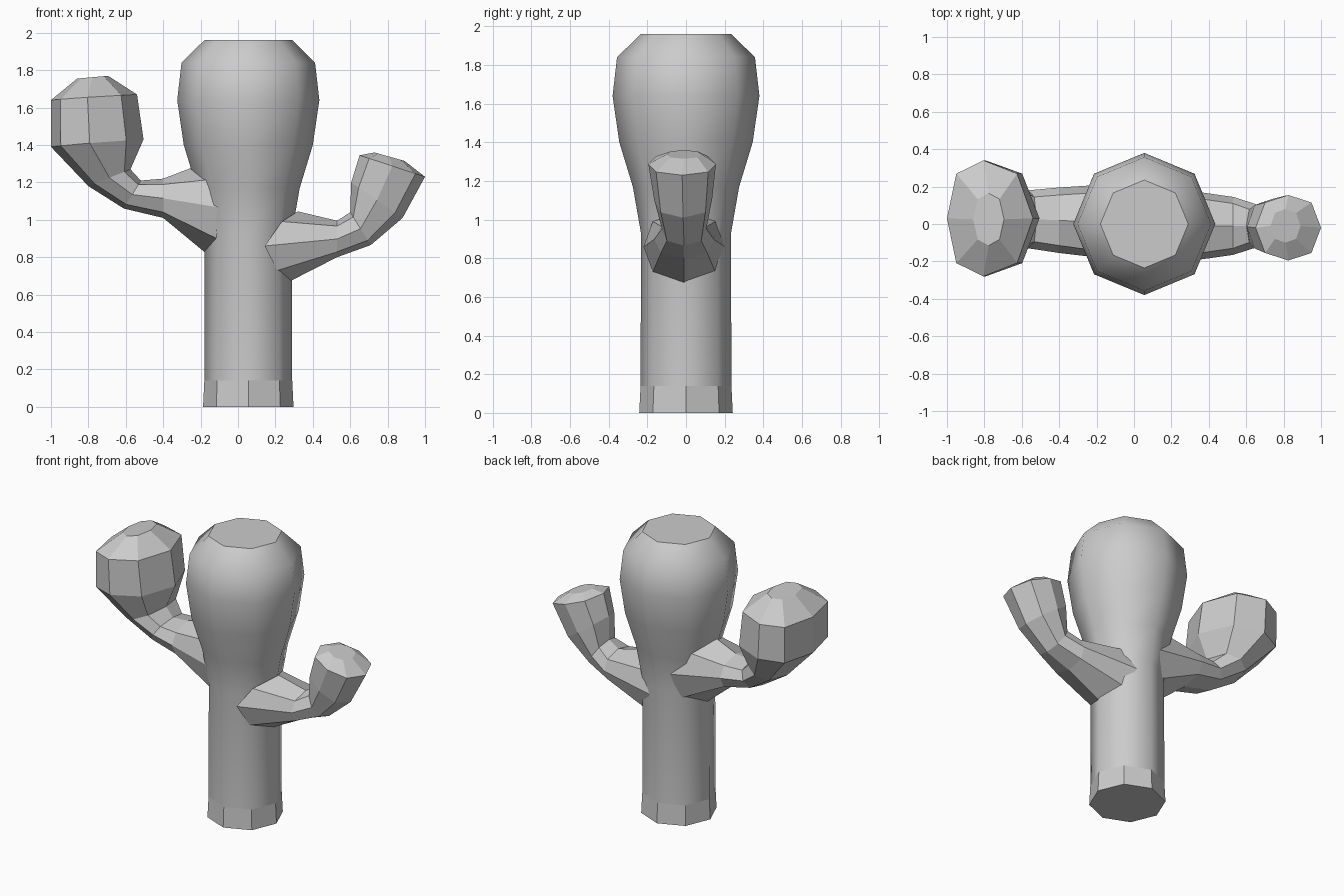
import bpy, bmesh
from math import sin, cos, pi, copysign

if "Cube" in bpy.data.objects:
    bpy.data.objects.remove(bpy.data.objects["Cube"])

SIDES = 8


def loft(name, rings, smooth_bands=()):
    """Skin a list of 8-point rings, cap both ends, smooth only the chosen bands."""
    bm = bmesh.new()
    loops = [[bm.verts.new(p) for p in ring] for ring in rings]
    for k, (a, b) in enumerate(zip(loops, loops[1:])):
        for i in range(SIDES):
            j = (i + 1) % SIDES
            f = bm.faces.new((a[i], a[j], b[j], b[i]))
            f.smooth = k in smooth_bands
    bm.faces.new(loops[0])
    bm.faces.new(loops[-1])
    bmesh.ops.recalc_face_normals(bm, faces=bm.faces)
    for e in bm.edges:
        e.smooth = all(f.smooth for f in e.link_faces)
    mesh = bpy.data.meshes.new(name)
    bm.to_mesh(mesh)
    bm.free()
    obj = bpy.data.objects.new(name, mesh)
    bpy.context.collection.objects.link(obj)
    return obj


def arm_ring(inner, outer, half_width, y_mid=0, bow=0):
    """Octagon between an inner and an outer (x, z) point; bow shifts its sides in x."""
    pts = []
    for i in range(SIDES):
        c, s = cos(2 * pi * i / SIDES), sin(2 * pi * i / SIDES)
        x = (inner[0] + outer[0]) / 2 + c * (inner[0] - outer[0]) / 2 + bow * s * s
        z = (inner[1] + outer[1]) / 2 + c * (inner[1] - outer[1]) / 2
        pts.append((x, y_mid + half_width * copysign(abs(s) ** 0.75, s), z))
    return pts


# Trunk: eight-sided, smooth above the flat-faced foot
profile = [(0.242, 0), (0.235, 0.14), (0.233, 0.93), (0.275, 1.17),
           (0.345, 1.40), (0.38, 1.64), (0.357, 1.84), (0.235, 1.96)]
loft("trunk",
     [[(0.055 + r * cos(2 * pi * i / SIDES), r * sin(2 * pi * i / SIDES), z)
       for i in range(SIDES)] for r, z in profile],
     smooth_bands=range(1, 7))

# Left arm with the large bulb
loft("left_arm", [
    arm_ring((-0.23, 1.285), (-0.17, 0.82), 0.21, 0.01, 0.18),
    arm_ring((-0.40, 1.22), (-0.40, 1.01), 0.175, 0.02),
    arm_ring((-0.52, 1.21), (-0.61, 1.06), 0.155, 0.025),
    arm_ring((-0.575, 1.27), (-0.80, 1.18), 0.20, 0.03),
    arm_ring((-0.505, 1.43), (-1.0, 1.39), 0.31, 0.03, -0.04),
    arm_ring((-0.54, 1.67), (-1.0, 1.64), 0.31, 0.03, -0.035),
    arm_ring((-0.695, 1.77), (-0.86, 1.755), 0.14, 0.025),
])

# Right arm with the small bulb
loft("right_arm", [
    arm_ring((0.32, 1.045), (0.285, 0.675), 0.21, -0.01, -0.16),
    arm_ring((0.53, 0.995), (0.53, 0.80), 0.155, -0.01),
    arm_ring((0.60, 1.04), (0.71, 0.865), 0.115, -0.01),
    arm_ring((0.605, 1.20), (0.88, 1.01), 0.15, -0.015),
    arm_ring((0.65, 1.345), (1.0, 1.23), 0.175, -0.02),
    arm_ring((0.73, 1.36), (0.89, 1.315), 0.09, -0.01),
])
